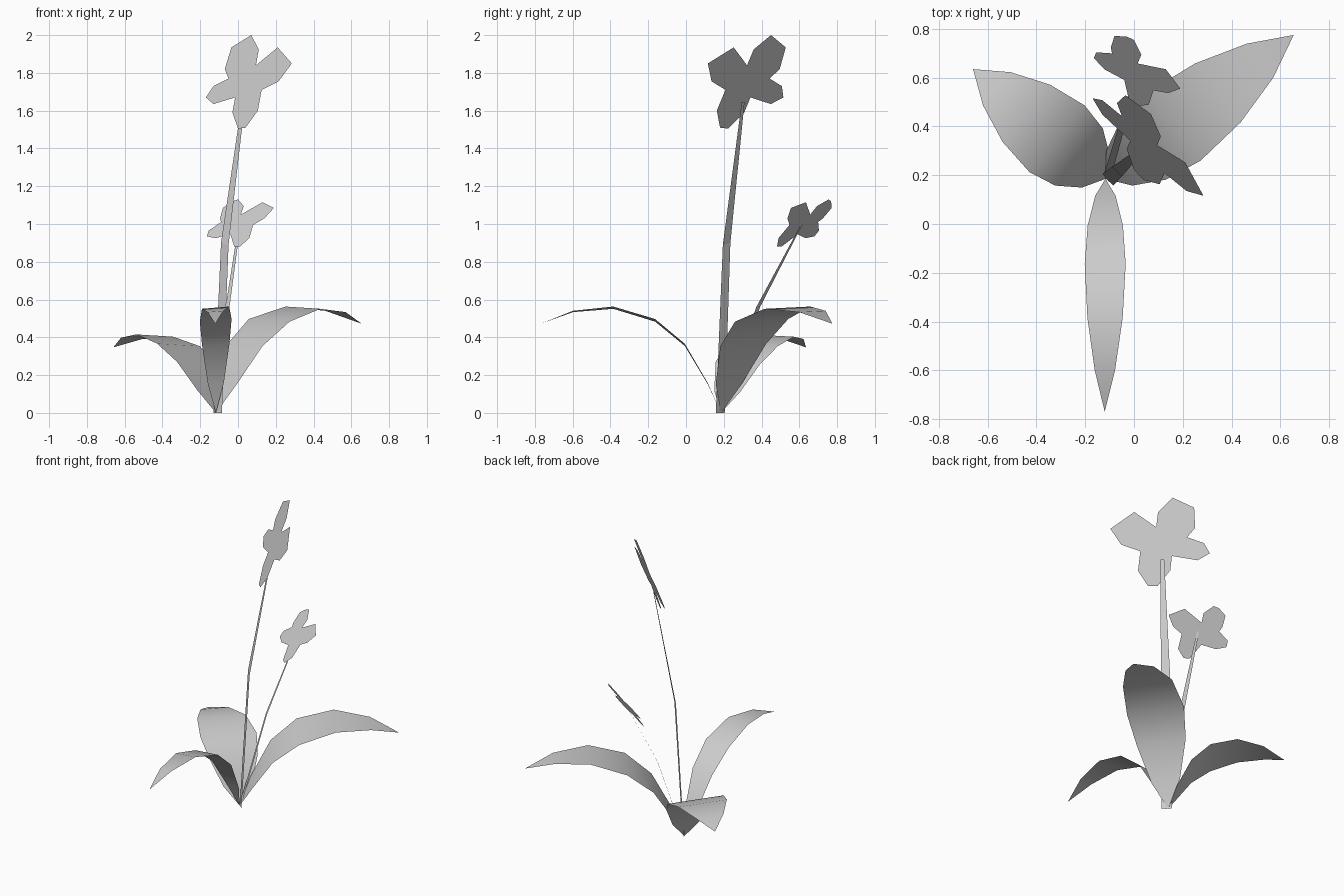
import bpy
from mathutils import Vector


def make(name, verts, faces, smooth=False):
    mesh = bpy.data.meshes.new(name)
    mesh.from_pydata([tuple(v) for v in verts], [], faces)
    for p in mesh.polygons:
        p.use_smooth = smooth
    mesh.update()
    obj = bpy.data.objects.new(name, mesh)
    bpy.context.collection.objects.link(obj)
    return obj


# Shared leaf profile: fraction along leaf, height, width fraction
PROFILE = [(0.073, 0.155, 0.5), (0.2, 0.36, 0.86), (0.365, 0.49, 1.0),
           (0.597, 0.557, 0.86), (0.82, 0.537, 0.5)]
BASE = Vector((-0.117, 0.185, 0))


def leaf(name, tip, width, height):
    run = Vector((tip[0], tip[1], 0)) - BASE
    left = Vector((-run.y, run.x, 0)).normalized()
    verts = [BASE]
    for t, z, w in PROFILE:
        centre = BASE + run * t + Vector((0, 0, z * height))
        side = left * (w * width / 2) + Vector((0, 0, 0.007 * w))
        verts += [centre + side, centre - side]
    verts.append(BASE + run + Vector((0, 0, 0.472 * height)))
    n = len(verts) - 1
    faces = [(0, 2, 1)]
    faces += [(i, i + 1, i + 3, i + 2) for i in range(1, n - 2, 2)]
    faces.append((n - 2, n - 1, n))
    return make(name, verts, faces, smooth=True)


def stem(name, rungs):
    # Flat ribbon through pairs of edge points
    verts = [p for pair in rungs for p in pair]
    faces = [(i, i + 1, i + 3, i + 2) for i in range(0, len(verts) - 2, 2)]
    return make(name, verts, faces)


def flower(name, outline, a, b, c):
    # Flat outline in x, z laid on the plane y = a + b x + c z
    verts = [(x, a + b * x + c * z, z) for x, z in outline]
    return make(name, verts, [tuple(reversed(range(len(verts))))])


# Leaves
leaf("front_leaf", (-0.12, -0.77), 0.168, 1.0)
leaf("left_leaf", (-0.66, 0.635), 0.355, 0.735)
leaf("right_leaf", (0.655, 0.775), 0.355, 1.0)

# Stems
stem("tall_stem", [((-0.13, 0.205, 0), (-0.085, 0.158, 0)),
                   ((-0.09, 0.235, 0.9), (-0.05, 0.195, 0.89)),
                   ((0.02, 0.31, 1.645), (0.037, 0.295, 1.645))])
stem("short_stem", [((-0.125, 0.195, 0), (-0.1, 0.17, 0)),
                    ((-0.066, 0.392, 0.56), (-0.045, 0.372, 0.56)),
                    ((0.005, 0.623, 1.01), (0.015, 0.615, 1.01))])

# Flowers
flower("large_flower", [
    (0.07, 2.0), (0.11, 1.925), (0.095, 1.84), (0.21, 1.935), (0.285, 1.85),
    (0.215, 1.755), (0.125, 1.71), (0.105, 1.6), (0.04, 1.51), (0.0, 1.505),
    (-0.03, 1.59), (-0.015, 1.67), (-0.13, 1.635), (-0.17, 1.67),
    (-0.13, 1.73), (-0.05, 1.77), (-0.07, 1.82), (-0.035, 1.935)],
    -0.711, -1.124, 0.62)
flower("small_flower", [
    (0.0, 1.13), (0.03, 1.095), (0.015, 1.05), (0.13, 1.115), (0.19, 1.085),
    (0.14, 1.03), (0.08, 0.995), (0.06, 0.925), (0.01, 0.88), (-0.02, 0.88),
    (-0.04, 0.945), (-0.12, 0.925), (-0.165, 0.935), (-0.155, 0.965),
    (-0.09, 1.01), (-0.095, 1.03), (-0.08, 1.085), (-0.03, 1.12)],
    -0.443, -0.8, 1.06)
